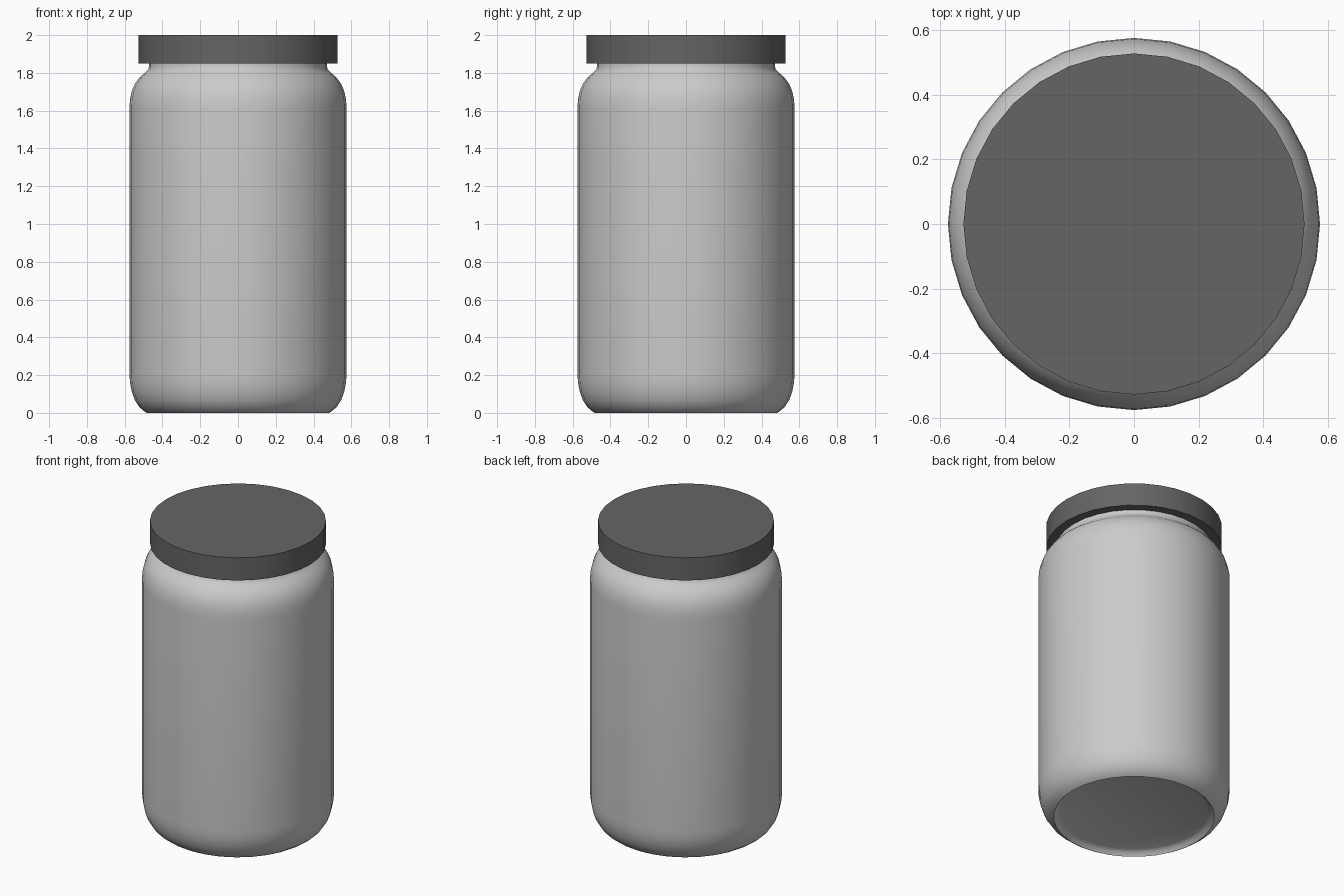
import bpy, bmesh, math

if "Cube" in bpy.data.objects:
    bpy.data.objects.remove(bpy.data.objects["Cube"])

SEGMENTS = 32


def lathe(name, profile, cap_first=True, cap_last=True, angle=40):
    """Revolve (radius, height) points, listed bottom to top, around z."""
    bm = bmesh.new()
    rings = []
    for r, z in profile:
        rings.append([bm.verts.new((r * math.cos(2 * math.pi * i / SEGMENTS),
                                    r * math.sin(2 * math.pi * i / SEGMENTS), z))
                      for i in range(SEGMENTS)])
    for a, b in zip(rings, rings[1:]):
        for i in range(SEGMENTS):
            j = (i + 1) % SEGMENTS
            bm.faces.new((a[i], a[j], b[j], b[i]))
    if cap_first:
        bm.faces.new(rings[0][::-1])
    if cap_last:
        bm.faces.new(rings[-1])
    bmesh.ops.recalc_face_normals(bm, faces=bm.faces)
    mesh = bpy.data.meshes.new(name)
    bm.to_mesh(mesh)
    bm.free()
    obj = bpy.data.objects.new(name, mesh)
    bpy.context.collection.objects.link(obj)
    bpy.ops.object.select_all(action='DESELECT')
    obj.select_set(True)
    bpy.context.view_layer.objects.active = obj
    bpy.ops.object.shade_smooth_by_angle(angle=math.radians(angle))
    return obj


# Jar: recessed base, rounded heel, straight wall, rounded shoulder, neck
lathe("jar_body", [
    (0.44, 0.03), (0.465, 0.02), (0.482, 0.0),
    (0.495, 0.008), (0.522, 0.03), (0.545, 0.065), (0.562, 0.11),
    (0.572, 0.16), (0.575, 0.21),
    (0.575, 1.61), (0.572, 1.66), (0.562, 1.705), (0.546, 1.742),
    (0.522, 1.775), (0.493, 1.80), (0.476, 1.816), (0.471, 1.835),
    (0.471, 1.90),
], angle=50)

# Lid: flat, sharp-edged screw cap
lid = lathe("lid", [(0.527, 1.85), (0.527, 2.0)])
dark = bpy.data.materials.new("dark_grey")
dark.diffuse_color = (0.13, 0.13, 0.13, 1)
dark.use_nodes = True
dark.node_tree.nodes["Principled BSDF"].inputs["Base Color"].default_value = dark.diffuse_color
lid.data.materials.append(dark)
